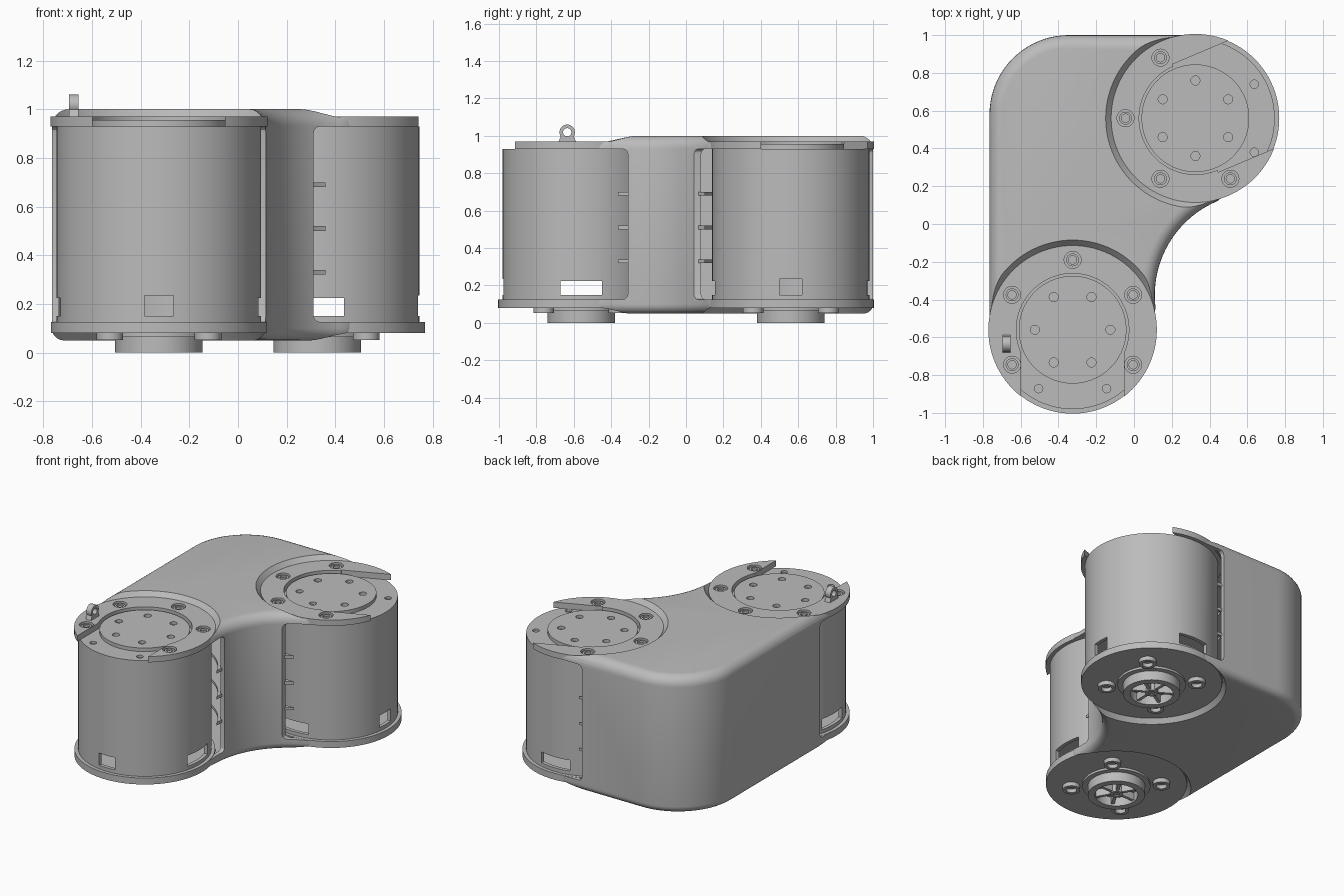
import bpy, bmesh
from math import cos, sin, radians, pi, atan2, hypot
from mathutils import Matrix, Vector

if "Cube" in bpy.data.objects:
    bpy.data.objects.remove(bpy.data.objects["Cube"])

grey = bpy.data.materials.new("plain grey")
grey.use_nodes = True
grey.diffuse_color = (0.5, 0.5, 0.5, 1)
grey.node_tree.nodes["Principled BSDF"].inputs["Base Color"].default_value = (0.5, 0.5, 0.5, 1)


def finish(name, bm):
    bmesh.ops.recalc_face_normals(bm, faces=bm.faces)
    mesh = bpy.data.meshes.new(name)
    bm.to_mesh(mesh)
    bm.free()
    mesh.materials.append(grey)
    obj = bpy.data.objects.new(name, mesh)
    bpy.context.collection.objects.link(obj)
    return obj


def cyl(name, x, y, z0, z1, r, r_top=None, seg=72):
    bm = bmesh.new()
    bmesh.ops.create_cone(bm, cap_ends=True, segments=seg, radius1=r,
                          radius2=r if r_top is None else r_top, depth=z1 - z0,
                          matrix=Matrix.Translation((x, y, (z0 + z1) / 2)))
    return finish(name, bm)


def box(name, lo, hi, bevel=0, turn=0):
    bm = bmesh.new()
    lo, hi = Vector(lo), Vector(hi)
    size = hi - lo
    bmesh.ops.create_cube(bm, size=1, matrix=Matrix.Translation((lo + hi) / 2)
                          @ Matrix.Diagonal((*size, 1)))
    if bevel:
        bmesh.ops.bevel(bm, geom=bm.edges[:], offset=bevel, segments=3,
                        profile=0.5, affect='EDGES')
    bm.transform(Matrix.Rotation(turn, 4, 'Z'))
    return finish(name, bm)


def cut(obj, *tools):
    for tool in tools:
        tool.hide_render = True
        mod = obj.modifiers.new("cut", 'BOOLEAN')
        mod.operation, mod.solver, mod.object = 'DIFFERENCE', 'EXACT', tool
        with bpy.context.temp_override(object=obj, active_object=obj):
            bpy.ops.object.modifier_apply(modifier=mod.name)
        bpy.data.objects.remove(tool)


def ring(r, angles):
    return [(r * cos(radians(a)), r * sin(radians(a))) for a in angles]


# Housing outline: two motor circles, a rounded outer corner, a concave waist
A, B = Vector((-0.325, -0.56)), Vector((0.325, 0.56))
WAIST, WAIST_R = Vector((0.65, -0.377)), 0.54
CORNER, CORNER_R, R = Vector((-0.345, 0.58)), 0.42, 0.44
TILT_A = atan2(*(WAIST - A).yx)
TILT_B = atan2(*(WAIST - B).yx)


def arc(c, r, a0, a1, n):
    return [(c.x + r * cos(a0 + (a1 - a0) * i / n),
             c.y + r * sin(a0 + (a1 - a0) * i / n)) for i in range(n + 1)]


def outline(d):
    return (arc(A, R - d, -pi, TILT_A, 40)
            + arc(WAIST, WAIST_R + d, TILT_A + pi, TILT_B + pi, 24)[1:-1]
            + arc(B, R - d, TILT_B, pi / 2, 36)
            + arc(CORNER, CORNER_R - d, pi / 2, pi, 20))


def loft(name, layers):
    bm = bmesh.new()
    loops = [[bm.verts.new((x, y, z)) for x, y in outline(d)] for z, d in layers]
    n = len(loops[0])
    for low, high in zip(loops, loops[1:]):
        for i in range(n):
            j = (i + 1) % n
            bm.faces.new((low[i], low[j], high[j], high[i]))
    bm.faces.new(loops[0][::-1])
    bm.faces.new(loops[-1])
    return finish(name, bm)


def fillet(z, r, sign, start, end):
    steps = [start + (end - start) * i / 6 for i in range(7)]
    return [(z + sign * r * sin(t), r * (1 - cos(t))) for t in steps]


SEAT = 0.446
housing = loft("housing", fillet(0.10, 0.05, -1, pi / 2, 0) + fillet(0.93, 0.07, 1, 0, pi / 2))
cut(housing, loft("cavity", [(0.10, 0.03), (0.94, 0.03)]))
for c in (A, B):
    cut(housing,
        cyl("seat", c.x, c.y, -0.1, 1.1, SEAT, seg=96),
        cyl("top_flare", c.x, c.y, 0.965, 1.035, SEAT - 0.001, 0.505, 96),
        cyl("bottom_flare", c.x, c.y, 0.02, 0.085, 0.49, SEAT - 0.001, 96))
# Side openings around each motor
LOW, HIGH = 0.125, 0.93
for lo, hi in (((-1.2, -1.2), (-0.325, -0.38)), ((-0.4, -1.2), (0.5, -0.31)),
               ((0.31, -0.4), (1.2, 0.6)), ((0.1, 0.56), (1.2, 1.3))):
    cut(housing, box("opening", (*lo, LOW), (*hi, HIGH), bevel=0.03))

# Inner shelves between the motors
for k in range(3):
    z = 0.32 + 0.18 * k
    shelf = loft(f"inner_shelf_{k + 1}", [(z, 0.02), (z + 0.02, 0.02)])
    cut(shelf, cyl("seat", *A, 0, 1, 0.46), cyl("seat", *B, 0, 1, 0.46))


def motor(prefix, centre, turn, slot, slot_half, screws):
    parts = []

    def add(obj):
        obj.name = f"{prefix}_{obj.name}"
        parts.append(obj)
        return obj

    # Can with windows near its base
    can = add(cyl("motor_can", 0, 0, 0.12, 0.93, 0.42, seg=96))
    cut(can, cyl("hollow", 0, 0, 0.1, 0.3, 0.395, seg=96),
        box("wide", (-0.6, -0.11, 0.15), (0.6, 0.11, 0.225)),
        box("narrow", (-0.06, -0.6, 0.15), (0.06, -0.3, 0.235)),
        *[cyl("hole", x, y, 0.915, 1, 0.022, seg=20) for x, y in ring(0.36, (-120, -60))])
    # End cap with a circle of holes
    cap = add(cyl("motor_cap", 0, 0, 0.925, 0.955, 0.285))
    cut(cap, *[cyl("hole", x, y, 0.935, 1, 0.024, seg=20)
               for x, y in ring(0.2, range(0, 360, 60))])
    # C-shaped clamp plate with counterbored screws
    clamp = add(cyl("clamp_plate", 0, 0, 0.93, 0.97, SEAT, seg=96))
    cut(clamp, cyl("middle", 0, 0, 0.9, 1, 0.298),
        box("slot", (0, -slot_half, 0.9), (0.7, slot_half, 1), turn=radians(slot)))
    for x, y in ring(0.37, screws):
        cut(clamp, cyl("counterbore", x, y, 0.95, 1, 0.045, seg=28))
        screw = add(cyl("screw", x, y, 0.935, 0.962, 0.034, seg=28))
        cut(screw, cyl("socket", x, y, 0.945, 1, 0.022, seg=20))
    # Base flange with bosses
    add(cyl("base_flange", 0, 0, 0.08, 0.125, SEAT - 0.002, seg=96))
    add(cyl("hub_step", 0, 0, 0.065, 0.085, 0.215))
    for x, y in ring(0.285, range(45, 360, 90)):
        boss = add(cyl("base_boss", x, y, 0.052, 0.09, 0.055, seg=32))
        cut(boss, cyl("hole", x, y, 0, 0.078, 0.034, seg=24))
    # Spoked output hub
    hub = add(cyl("hub_ring", 0, 0, 0, 0.085, 0.18))
    cut(hub, cyl("bore", 0, 0, -0.1, 0.062, 0.135))
    for k in range(3):
        add(box("hub_spoke", (-0.14, -0.01, 0.012), (0.14, 0.01, 0.07), turn=k * pi / 3))
    pin = add(cyl("hub_pin", 0, 0, 0.006, 0.07, 0.04, seg=32))
    cut(pin, cyl("hole", 0, 0, -0.1, 0.05, 0.02, seg=20))

    place = Matrix.Translation((*centre, 0)) @ Matrix.Rotation(radians(turn), 4, 'Z')
    for part in parts:
        part.data.transform(place)


motor("front", A, 0, -90, 0.272, (-30, 30, 90, 150, 210))
motor("back", B, 90, -67, 0.31, (30, 90, 150, 210))

# Cable loop: an upright eye on the front clamp plate
loop = cyl("cable_loop", 0, 0, -0.02, 0.02, 0.041, seg=32)
cut(loop, cyl("eye", 0, 0, -0.1, 0.1, 0.022, seg=24))
loop.data.transform(Matrix.Translation((-0.675, -0.635, 1.019)) @ Matrix.Rotation(pi / 2, 4, 'Y'))
foot = box("cable_loop_foot", (-0.695, -0.685, 0.96), (-0.655, -0.585, 0.998))
for v in foot.data.vertices:
    if v.co.z > 0.98:
        v.co.y = -0.635 + (v.co.y + 0.635) * 0.7

# Smooth rounded walls, keep crisp edges
bpy.ops.object.select_all(action='DESELECT')
meshes = [o for o in bpy.context.collection.objects if o.type == 'MESH']
for o in meshes:
    o.select_set(True)
bpy.context.view_layer.objects.active = housing
bpy.ops.object.shade_smooth_by_angle(angle=radians(30))
